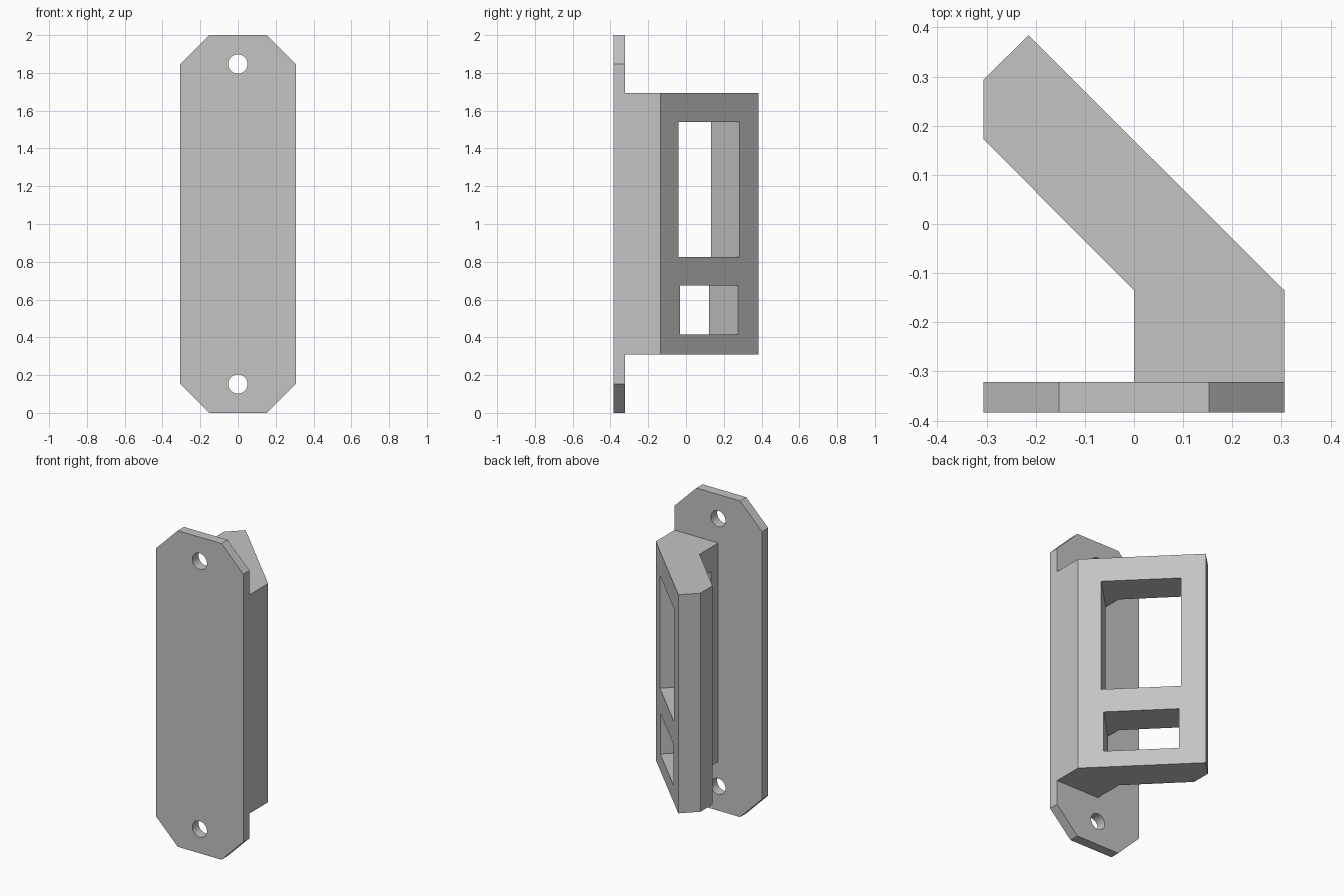
import bpy
import bmesh
from math import pi
from mathutils import Matrix

cube = bpy.data.objects.get("Cube")
if cube:
    bpy.data.objects.remove(cube, do_unlink=True)

grey = bpy.data.materials.new("plain grey")
grey.use_nodes = True
grey.diffuse_color = (0.55, 0.55, 0.55, 1)
grey.node_tree.nodes["Principled BSDF"].inputs["Base Color"].default_value = grey.diffuse_color


def add_object(name, bm):
    bmesh.ops.recalc_face_normals(bm, faces=bm.faces)
    mesh = bpy.data.meshes.new(name)
    bm.to_mesh(mesh)
    bm.free()
    mesh.materials.append(grey)
    obj = bpy.data.objects.new(name, mesh)
    bpy.context.collection.objects.link(obj)
    return obj


def extrude(name, outline, offset):
    """Solid made by sweeping a flat outline along an offset."""
    bm = bmesh.new()
    face = bm.faces.new([bm.verts.new(p) for p in outline])
    swept = bmesh.ops.extrude_face_region(bm, geom=[face], use_keep_orig=True)
    verts = [g for g in swept["geom"] if isinstance(g, bmesh.types.BMVert)]
    bmesh.ops.translate(bm, verts=verts, vec=offset)
    return add_object(name, bm)


def combine(target, tool, operation):
    """Apply a boolean and discard the tool object."""
    tool.hide_render = True
    mod = target.modifiers.new(operation.lower(), "BOOLEAN")
    mod.operation, mod.solver, mod.object = operation, "EXACT", tool
    bpy.context.view_layer.objects.active = target
    bpy.ops.object.modifier_apply(modifier=mod.name)
    bpy.data.objects.remove(tool, do_unlink=True)


front, back = -0.384, -0.322
half, corner, height = 0.306, 0.153, 2.0

# Mounting plate with clipped corners
plate_outline = [(-corner, 0), (corner, 0), (half, corner), (half, height - corner),
                 (corner, height), (-corner, height), (-half, height - corner), (-half, corner)]
bracket = extrude("mounting_bracket", [(x, front, z) for x, z in plate_outline],
                  (0, back - front, 0))

# Straight leg and slanted arm
low, high = 0.31, 1.693
arm_outline = [(0, back), (half, back), (half, -0.135), (-0.215, 0.384),
               (-half, 0.294), (-half, 0.172), (0, -0.135)]
arm = extrude("slanted_arm", [(x, y, low) for x, y in arm_outline], (0, 0, high - low))
combine(bracket, arm, "UNION")

# Windows cut square to the slanted face, which lies on x + y = slope
slope, over, depth = 0.17, 0.05, 0.25
for y0, y1, z0, z1 in [(-0.041, 0.284, 0.825, 1.54), (-0.031, 0.275, 0.415, 0.675)]:
    rim = [(y0, z0), (y1, z0), (y1, z1), (y0, z1)]
    cutter = extrude("window_cutter", [(slope - y + over, y + over, z) for y, z in rim],
                     (-depth - over, -depth - over, 0))
    combine(bracket, cutter, "DIFFERENCE")

# Screw holes
for z in (corner, height - corner):
    bm = bmesh.new()
    bmesh.ops.create_cone(bm, cap_ends=True, segments=32, radius1=0.051, radius2=0.051, depth=0.2,
                          matrix=Matrix.Translation((0, (front + back) / 2, z))
                          @ Matrix.Rotation(pi / 2, 4, "X"))
    combine(bracket, add_object("hole_cutter", bm), "DIFFERENCE")

# Smooth hole walls, crisp edges elsewhere
bpy.ops.object.select_all(action="DESELECT")
bracket.select_set(True)
bpy.context.view_layer.objects.active = bracket
bpy.ops.object.shade_smooth_by_angle(angle=pi / 6)
